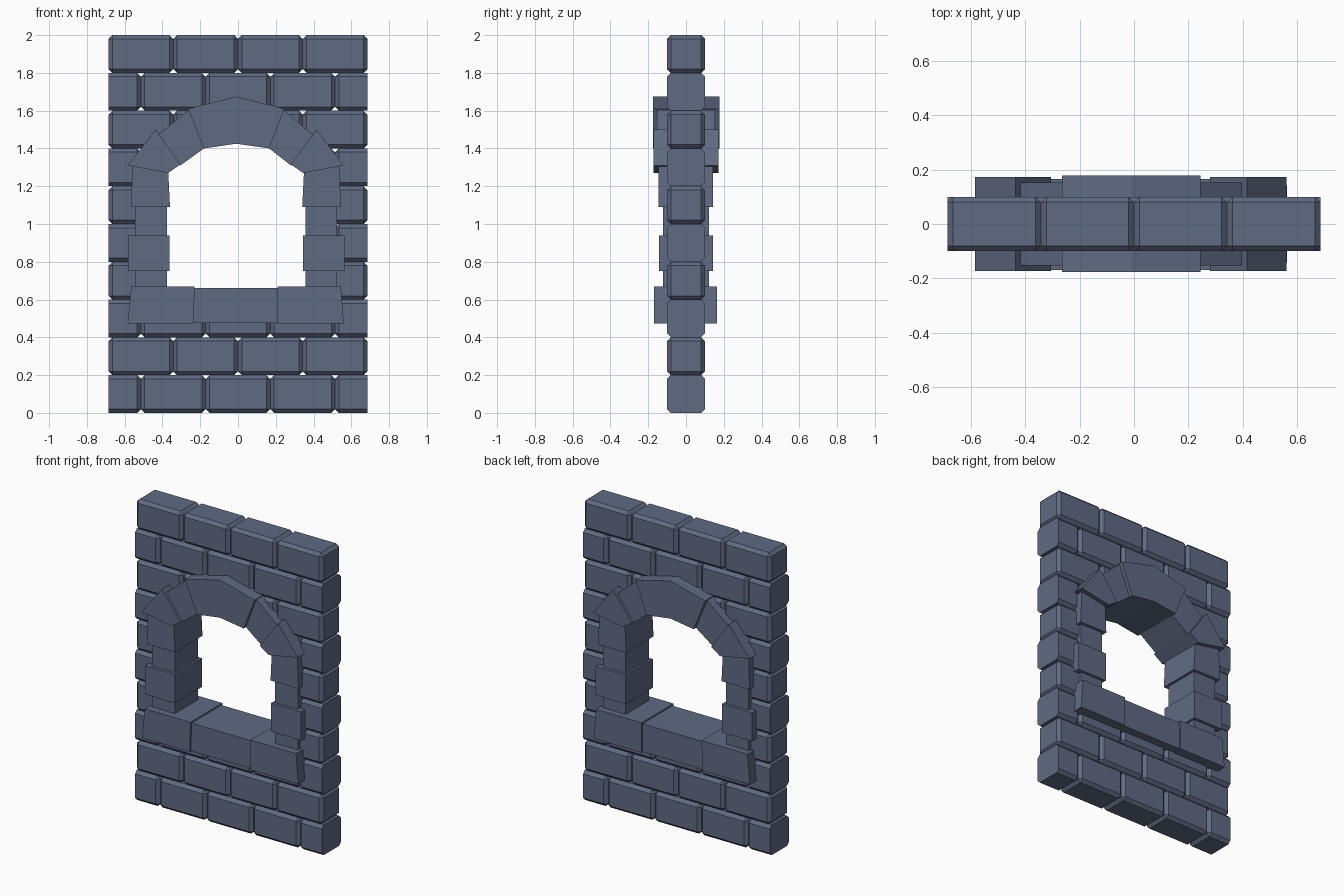
import bpy
import bmesh
from mathutils import Matrix, Vector

old = bpy.data.objects.get("Cube")
if old:
    bpy.data.objects.remove(old, do_unlink=True)

# Single stone colour
stone = bpy.data.materials.new("slate blue stone")
stone.use_nodes = True
colour = (0.115, 0.145, 0.225, 1)
stone.diffuse_color = colour
stone.node_tree.nodes["Principled BSDF"].inputs["Base Color"].default_value = colour

HALF_W, ROW, ROWS, CHAMFER = 0.685, 0.2, 10, 0.02
LENGTH = HALF_W / 2


def finish(bm, name):
    bmesh.ops.recalc_face_normals(bm, faces=bm.faces)
    mesh = bpy.data.meshes.new(name)
    bm.to_mesh(mesh)
    bm.free()
    mesh.materials.append(stone)
    obj = bpy.data.objects.new(name, mesh)
    bpy.context.collection.objects.link(obj)
    return obj


def prism(name, outline, front, back):
    """Extrude an x-z outline from y = front to y = back."""
    bm = bmesh.new()
    face = bm.faces.new([bm.verts.new((x, front, z)) for x, z in outline])
    top = bmesh.ops.extrude_face_region(bm, geom=[face])["geom"]
    verts = [v for v in top if isinstance(v, bmesh.types.BMVert)]
    bmesh.ops.translate(bm, verts=verts, vec=(0, back - front, 0))
    return finish(bm, name)


def block(name, x0, x1, z0, z1, front, back):
    return prism(name, [(x0, z0), (x1, z0), (x1, z1), (x0, z1)], front, back)


def brick(name, x, z):
    """Chamfered brick, sawn flat where it passes the wall's end."""
    bm = bmesh.new()
    size = Matrix.Diagonal((LENGTH, 0.2, ROW, 1))
    bmesh.ops.create_cube(bm, size=1, matrix=Matrix.Translation((x, 0, z)) @ size)
    bmesh.ops.bevel(bm, geom=bm.edges[:], offset=CHAMFER, segments=1, affect='EDGES')
    for side in (-1, 1):
        if side * x + LENGTH / 2 > HALF_W + 0.01:
            bmesh.ops.bisect_plane(bm, geom=bm.verts[:] + bm.edges[:] + bm.faces[:],
                                   plane_co=Vector((side * HALF_W, 0, 0)),
                                   plane_no=Vector((side, 0, 0)), clear_outer=True)
            bmesh.ops.holes_fill(bm, edges=[e for e in bm.edges if e.is_boundary])
    return finish(bm, name)


# Hidden cutter for the opening, running inside the stone surround
cutter = prism("opening_cutter",
               [(-.46, .57), (.44, .57), (.45, 1.28), (.34, 1.40), (.2, 1.5),
                (-.01, 1.55), (-.22, 1.5), (-.36, 1.40), (-.47, 1.28)], -0.3, 0.3)
cutter.hide_render = True
cutter.hide_viewport = True

# Wall in running bond
for row in range(ROWS):
    full = row % 2
    count = 4 if full else 5
    for i in range(count):
        x = (i - (count - 1) / 2) * LENGTH
        near_opening = 2 <= row <= 7 and abs(x) < 0.55
        if 3 <= row <= 6 and abs(x) + LENGTH / 2 < 0.36:
            continue
        obj = brick(f"wall_brick_{row}_{i}", x, (row + 0.5) * ROW)
        if near_opening:
            cut = obj.modifiers.new("opening", 'BOOLEAN')
            cut.operation = 'DIFFERENCE'
            cut.solver = 'EXACT'
            cut.object = cutter

# Sill
prism("sill_right", [(-.585, .472), (-.235, .472), (-.23, .67), (-.565, .67)], -.17, .165)
block("sill_middle", -.235, .21, .475, .66, -.158, .155)
prism("sill_left", [(.21, .472), (.56, .472), (.545, .67), (.21, .67)], -.17, .165)

# Jamb stones
for n, (z0, z1, outer, inner, depth) in enumerate([
        (.65, .75, .535, .367, .122), (.75, .94, .573, .353, .142),
        (.94, 1.09, .535, .367, .122)]):
    block(f"jamb_right_{n}", -outer - .01, -inner - .01, z0, z1, -depth, depth)
    block(f"jamb_left_{n}", inner - .01, outer - .01, z0, z1, -depth, depth)
prism("jamb_right_top", [(-.565, 1.09), (-.36, 1.09), (-.37, 1.29), (-.56, 1.32)], -.145, .142)
prism("jamb_left_top", [(.34, 1.09), (.545, 1.09), (.535, 1.32), (.35, 1.29)], -.145, .142)

# Arch stones
prism("springer_right", [(-.585, 1.31), (-.37, 1.27), (-.305, 1.315), (-.435, 1.50)], -.172, .172)
prism("springer_left", [(.56, 1.31), (.415, 1.50), (.28, 1.315), (.345, 1.27)], -.172, .172)
prism("voussoir_right", [(-.425, 1.47), (-.305, 1.31), (-.18, 1.40), (-.26, 1.605)], -.153, .153)
prism("voussoir_left", [(.40, 1.47), (.24, 1.605), (.165, 1.40), (.28, 1.31)], -.153, .153)
prism("keystone", [(-.265, 1.61), (-.18, 1.40), (-.01, 1.425), (.165, 1.40),
                   (.245, 1.61), (-.01, 1.675)], -.176, .178)
